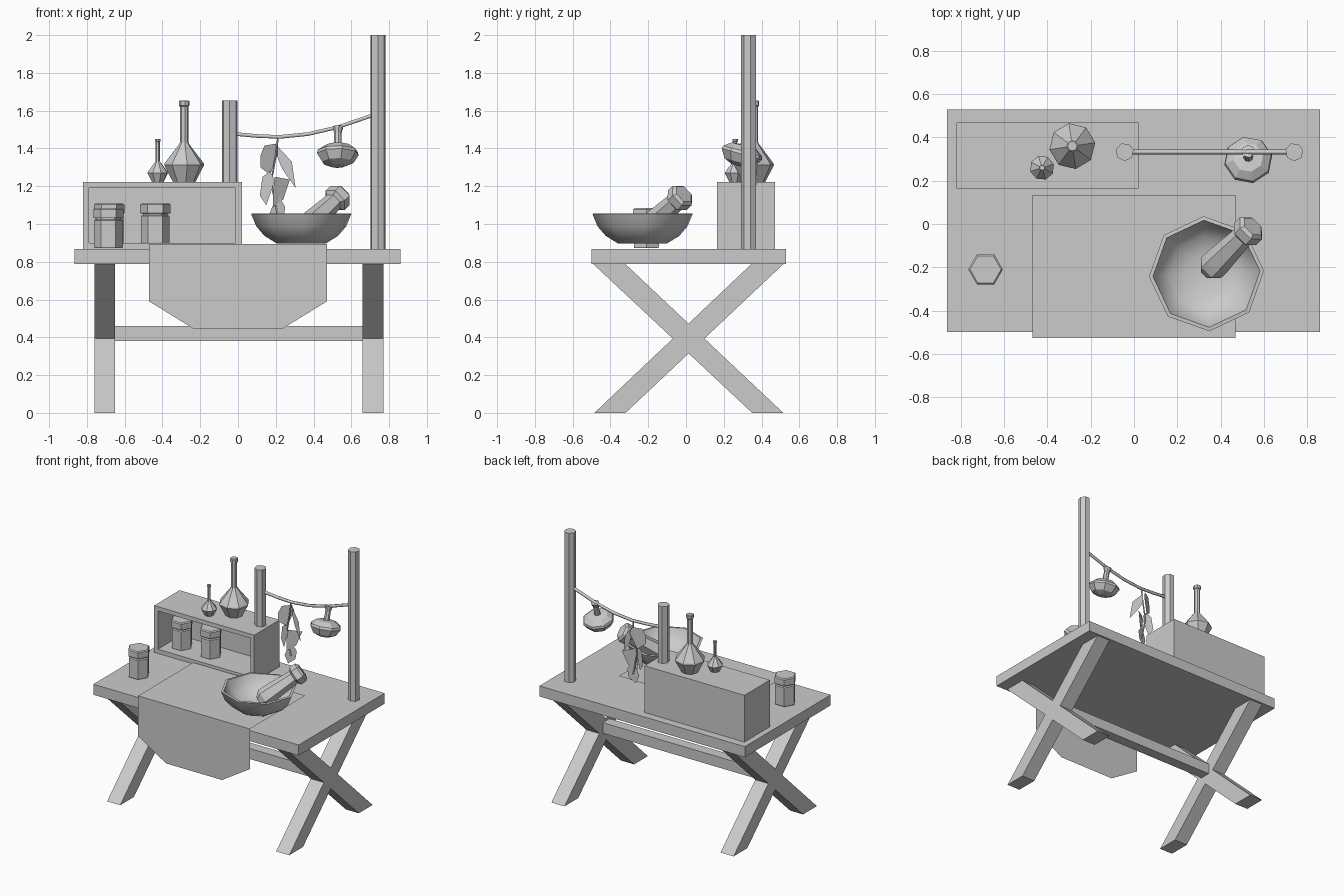
import bpy, math
from mathutils import Vector

if "Cube" in bpy.data.objects:
    bpy.data.objects.remove(bpy.data.objects["Cube"])


def make(name, verts, faces, smooth=False):
    me = bpy.data.meshes.new(name)
    me.from_pydata(verts, [], faces)
    me.update()
    ob = bpy.data.objects.new(name, me)
    bpy.context.collection.objects.link(ob)
    for p in me.polygons:
        p.use_smooth = smooth
    return ob


def prism(name, profile, x0, x1):
    """Extrude a y-z outline along x."""
    n = len(profile)
    verts = [(x, y, z) for x in (x0, x1) for y, z in profile]
    faces = [tuple(range(n))[::-1], tuple(range(n, 2 * n))]
    faces += [(i, (i + 1) % n, n + (i + 1) % n, n + i) for i in range(n)]
    return make(name, verts, faces)


def box(name, x0, x1, y0, y1, z0, z1):
    return prism(name, [(y0, z0), (y1, z0), (y1, z1), (y0, z1)], x0, x1)


def lathe(name, profile, sides, loc, axis=(0, 0, 1), scale=1, phase=0, smooth=False):
    """Turn (radius, height) pairs into a capped faceted solid."""
    verts, n = [], sides
    for r, h in profile:
        for i in range(n):
            a = 2 * math.pi * i / n + phase
            verts.append((r * math.cos(a), r * math.sin(a), h))
    faces = [tuple(range(n))[::-1], tuple(range(len(verts) - n, len(verts)))]
    for k in range(len(profile) - 1):
        for i in range(n):
            j = (i + 1) % n
            faces.append((k * n + i, k * n + j, (k + 1) * n + j, (k + 1) * n + i))
    ob = make(name, verts, faces, smooth)
    ob.location = loc
    ob.scale = (scale,) * 3
    if tuple(axis) != (0, 0, 1):
        ob.rotation_mode = 'QUATERNION'
        ob.rotation_quaternion = Vector(axis).to_track_quat('Z', 'Y')
    return ob


def cord(name, points, radius):
    cu = bpy.data.curves.new(name, 'CURVE')
    cu.dimensions = '3D'
    cu.bevel_depth = radius
    cu.bevel_resolution = 1
    cu.use_fill_caps = True
    sp = cu.splines.new('POLY')
    sp.points.add(len(points) - 1)
    for p, co in zip(sp.points, points):
        p.co = (*co, 1)
    ob = bpy.data.objects.new(name, cu)
    bpy.context.collection.objects.link(ob)
    return ob


# Table top, crossed legs and stretcher
box("table_top", -0.865, 0.86, -0.5, 0.53, 0.787, 0.867)
for side, x0 in (("left", -0.76), ("right", 0.66)):
    prism(side + "_leg_a", [(-0.485, 0), (-0.32, 0), (0.515, 0.787), (0.345, 0.787)], x0, x0 + 0.11)
    prism(side + "_leg_b", [(0.35, 0), (0.515, 0), (-0.32, 0.787), (-0.49, 0.787)], x0, x0 + 0.11)
box("stretcher", -0.65, 0.66, -0.025, 0.055, 0.38, 0.46)

# Open-fronted shelf box: inset opening pushed inwards
X0, X1, Y0, Y1, Z0, Z1, T = -0.82, 0.02, 0.165, 0.47, 0.867, 1.222, 0.032


def rect(y, t):
    return [(X0 + t, y, Z0 + t), (X1 - t, y, Z0 + t), (X1 - t, y, Z1 - t), (X0 + t, y, Z1 - t)]


rings = [rect(Y1, 0), rect(Y0, 0), rect(Y0, T), rect(Y1 - T, T)]
faces = [(3, 2, 1, 0)[::-1], (12, 13, 14, 15)]
for k in range(3):
    for i in range(4):
        j = (i + 1) % 4
        faces.append((4 * k + i, 4 * k + 4 + i, 4 * k + 4 + j, 4 * k + j))
faces[0] = (3, 2, 1, 0)
make("shelf_box", sum(rings, []), faces)

# Cloth runner: flat top and tapered front drop
make("cloth_runner",
     [(-0.47, 0.135, 0.895), (0.47, 0.135, 0.895), (0.47, -0.528, 0.895), (-0.47, -0.528, 0.895),
      (0.47, -0.528, 0.59), (0.235, -0.528, 0.445), (-0.235, -0.528, 0.445), (-0.47, -0.528, 0.59)],
     [(3, 2, 1, 0), (2, 3, 7, 6, 5, 4)])

# Hexagonal lidded jars
jar = [(0.074, 0), (0.076, 0.005), (0.076, 0.145), (0.066, 0.15), (0.066, 0.158),
       (0.08, 0.16), (0.08, 0.205), (0.072, 0.212)]
for name, loc in (("table_jar", (-0.686, -0.21, 0.873)), ("shelf_jar_left", (-0.682, 0.3, 0.897)),
                  ("shelf_jar_right", (-0.438, 0.3, 0.897))):
    lathe(name, jar, 6, loc)

# Long-necked flasks
flask = [(0.06, 0), (0.107, 0.09), (0.104, 0.1), (0.03, 0.197), (0.022, 0.21), (0.022, 0.4),
         (0.028, 0.405), (0.028, 0.428), (0.022, 0.432)]
lathe("large_flask", flask, 8, (-0.285, 0.36, 1.222), phase=0.15)
lathe("small_flask", flask, 8, (-0.425, 0.26, 1.222), scale=0.53, phase=0.3)

# Posts and the cord strung between them
lathe("left_post", [(0.042, 1.215), (0.042, 1.653)], 7, (-0.043, 0.333, 0), phase=0.2)
lathe("right_post", [(0.042, 0.867), (0.042, 2.0)], 7, (0.741, 0.333, 0), phase=0.2)
cord("hanging_cord", [(-0.02, 0.333, 1.477), (0.1, 0.333, 1.466), (0.22, 0.333, 1.461), (0.37, 0.333, 1.476),
                      (0.53, 0.333, 1.513), (0.72, 0.333, 1.578)], 0.011)

# Mushroom hung upside down, tilted
lathe("hanging_mushroom", [(0.04, -0.07), (0.085, -0.05), (0.113, -0.005), (0.108, 0.012), (0.07, 0.04),
                           (0.022, 0.045), (0.02, 0.11), (0.03, 0.145)], 8, (0.528, 0.297, 1.375),
      axis=(0, 0.28, 1), phase=0.2)

# Hanging herb: stem and leaves (front outlines, each turned a little)
cord("herb_stem", [(0.212, 0.335, 1.46), (0.2, 0.335, 1.36), (0.175, 0.335, 1.22), (0.21, 0.335, 1.05)], 0.005)
leaves = [
    (0.6, [(0.14, 1.415), (0.2, 1.425), (0.215, 1.38), (0.17, 1.26), (0.118, 1.3), (0.118, 1.36)]),
    (-0.4, [(0.21, 1.41), (0.285, 1.33), (0.305, 1.19), (0.235, 1.29), (0.21, 1.35)]),
    (-0.4, [(0.13, 1.25), (0.17, 1.28), (0.195, 1.23), (0.15, 1.1), (0.115, 1.15)]),
    (0.7, [(0.195, 1.25), (0.275, 1.235), (0.24, 1.13), (0.185, 1.09), (0.185, 1.17)]),
    (0.3, [(0.21, 1.16), (0.25, 1.09), (0.24, 1.03), (0.19, 0.99), (0.165, 1.05)]),
]
for k, (slope, pts) in enumerate(leaves):
    cx = sum(p[0] for p in pts) / len(pts)
    make("herb_leaf_%d" % (k + 1), [(x, 0.337 + slope * (x - cx), z) for x, z in pts],
         [tuple(range(len(pts)))[::-1]])

# Mortar bowl (smooth, eight-sided) and pestle
bowl = lathe("mortar_bowl", [(0.13, 0), (0.195, 0.04), (0.238, 0.09), (0.266, 0.157), (0.248, 0.159),
                             (0.222, 0.1), (0.175, 0.055), (0.1, 0.027)], 8, (0.335, -0.23, 0.897),
             phase=0.05, smooth=True)
bpy.context.view_layer.objects.active = bowl
bowl.select_set(True)
bpy.ops.object.shade_smooth_by_angle(angle=math.radians(50))
lathe("pestle", [(0.035, 0), (0.066, 0.04), (0.066, 0.08), (0.05, 0.29), (0.072, 0.305), (0.072, 0.35),
                 (0.055, 0.365)], 6, (0.335, -0.225, 0.955), axis=(0.215, 0.215, 0.205))
